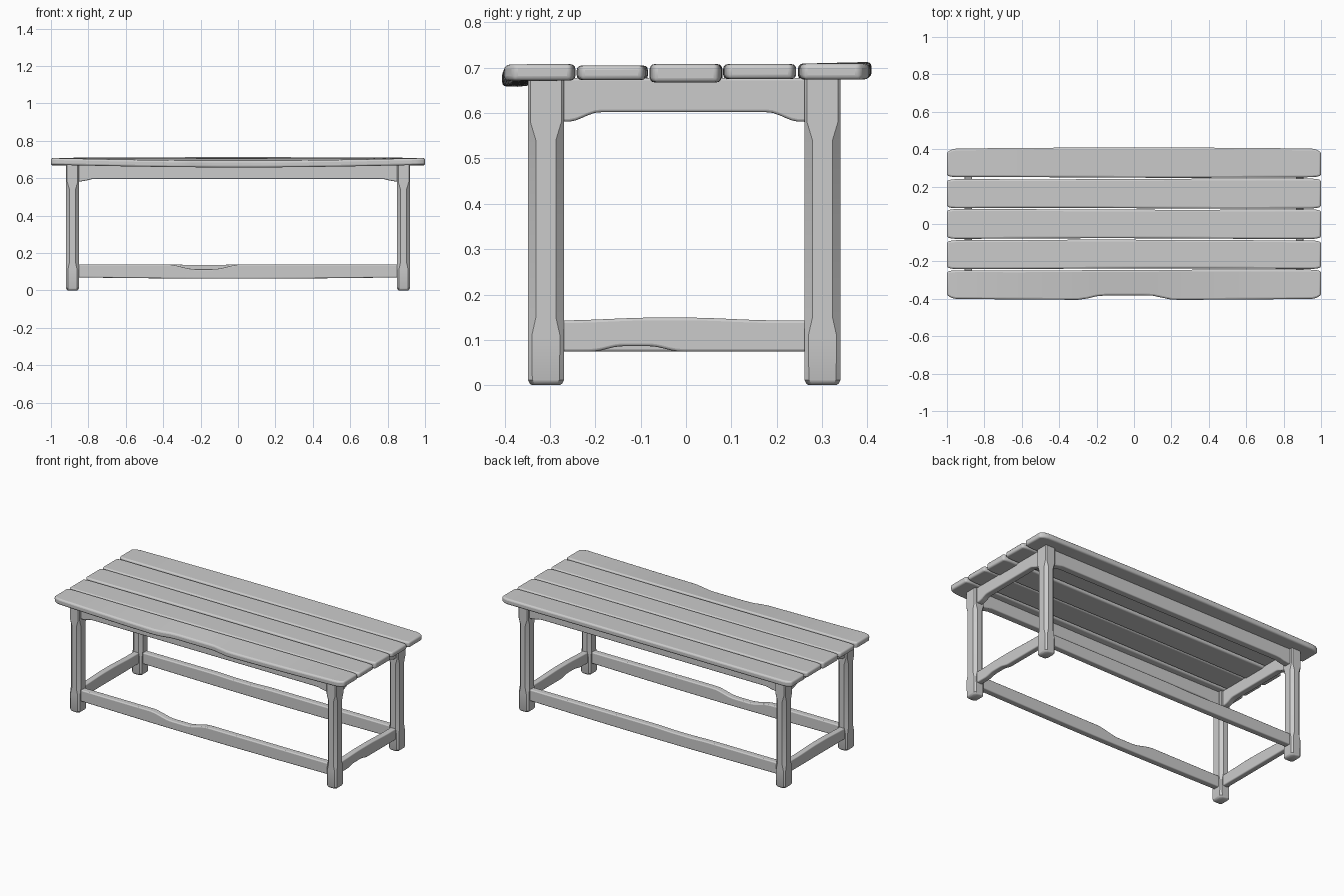
import bpy, bmesh, math

cube = bpy.data.objects.get("Cube")
if cube:
    bpy.data.objects.remove(cube)

# One plain grey for everything
GREY = (0.6, 0.6, 0.6, 1)
mat = bpy.data.materials.new("plain_grey")
mat.use_nodes = True
mat.diffuse_color = GREY
mat.node_tree.nodes["Principled BSDF"].inputs["Base Color"].default_value = GREY


def loft(name, rings, bevel=0.0):
    """Skin matching rings of points, cap the ends and soften the edges."""
    bm = bmesh.new()
    rows = [[bm.verts.new(p) for p in ring] for ring in rings]
    n = len(rows[0])
    for a, b in zip(rows, rows[1:]):
        for i in range(n):
            j = (i + 1) % n
            bm.faces.new((a[i], a[j], b[j], b[i]))
    bm.faces.new(rows[0])
    bm.faces.new(rows[-1])
    bmesh.ops.recalc_face_normals(bm, faces=bm.faces)
    mesh = bpy.data.meshes.new(name)
    bm.to_mesh(mesh)
    bm.free()
    mesh.materials.append(mat)
    obj = bpy.data.objects.new(name, mesh)
    bpy.context.collection.objects.link(obj)
    if bevel:
        mod = obj.modifiers.new("soft_edges", "BEVEL")
        mod.width, mod.segments = bevel, 3
        mod.limit_method, mod.angle_limit = "ANGLE", math.radians(40)
    bpy.ops.object.select_all(action="DESELECT")
    obj.select_set(True)
    bpy.context.view_layer.objects.active = obj
    bpy.ops.object.shade_smooth_by_angle(angle=math.radians(35))
    return obj


def bump(t, a, b, ramp):
    """1 between a and b, easing to 0 over the ramp inside each end."""
    k = max(0.0, min(1.0, (t - a) / ramp, (b - t) / ramp))
    return k * k * (3 - 2 * k)


def spread(lo, hi, n):
    return [lo + (hi - lo) * i / n for i in range(n + 1)]


# Five seat planks, hand-worn and slightly uneven: y range, underside, top
PLANKS = {
    "front_plank": (-0.40, -0.246, 0.672, 0.708),
    "front_middle_plank": (-0.239, -0.086, 0.673, 0.705),
    "centre_plank": (-0.078, 0.078, 0.668, 0.708),
    "back_middle_plank": (0.084, 0.241, 0.675, 0.708),
    "back_plank": (0.249, 0.403, 0.674, 0.709),
}
stations = [-1, -0.975, -0.95] + spread(-0.9, 0.9, 36) + [0.95, 0.975, 1]
for index, (name, (y0, y1, z0, z1)) in enumerate(PLANKS.items()):
    rings = []
    for x in stations:
        end = {1: 0.02, 0.975: 0.005}.get(abs(x), 0)
        small = end * 0.4
        a = y0 + small + 0.002 * math.sin(3 * x + index)
        b = y1 - small + 0.002 * math.sin(2.5 * x + index * 2)
        drop = rise = 0
        bow = max(0, math.cos(x * math.pi / 2))
        if name == "front_plank":
            a = y0 + end - 0.006 * bow + 0.024 * bump(x, -0.3, 0.22, 0.14)
            drop = 0.015 * bow
        elif name == "back_plank":
            b = y1 - end + 0.006 * bow
            rise = 0.004 * bow
        rings.append([(x, a, z0 - drop), (x, b, z0 + rise),
                      (x, b, z1 + rise), (x, a, z1 - drop)])
    loft(name, rings, 0.01)


# Legs: square head and foot, corners shaved off in between
def leg(name, cx, cy):
    hx, hy = 0.034, 0.04
    profile = [(0, 0.009, 0.012), (0.004, 0.004, 0.011), (0.012, 0, 0.01),
               (0.11, 0, 0.009), (0.15, 0, 0.018), (0.54, 0, 0.018),
               (0.58, 0, 0.006), (0.68, 0, 0.006)]
    rings = []
    for z, inset, c in profile:
        w, d = hx - inset, hy - inset
        corners = [(w - c, -d), (w, c - d), (w, d - c), (w - c, d),
                   (c - w, d), (-w, d - c), (-w, c - d), (c - w, -d)]
        rings.append([(cx + x, cy + y, z) for x, y in corners])
    loft(name, rings)


LEG_X, FRONT_Y, BACK_Y = 0.885, -0.309, 0.301
for side, sx in (("left", 1), ("right", -1)):
    leg("front_" + side + "_leg", sx * LEG_X, FRONT_Y)
    leg("back_" + side + "_leg", sx * LEG_X, BACK_Y)


# Rails run along x or y, with rules for underside and top
def rail(name, along_x, offset, lo, hi, steps, half, under, over):
    rings = []
    for t in spread(lo, hi, steps):
        ring = [(-half, under(t)), (half, under(t)), (half, over(t)), (-half, over(t))]
        rings.append([(t, offset + w, z) if along_x else (offset + w, t, z)
                      for w, z in ring])
    loft(name, rings, 0.006)


def apron_under(lo, hi, low, high, ramp):
    return lambda t: low + (high - low) * bump(t, lo, hi, ramp)


def flat(z):
    return lambda t: z


# Long aprons and stretchers, front and back
for name, y in (("front", FRONT_Y), ("back", BACK_Y)):
    rail(name + "_apron", True, y, -0.87, 0.87, 60, 0.022,
         apron_under(-0.84, 0.84, 0.583, 0.596, 0.07), flat(0.678))
    dip = 0.026 if name == "front" else 0.004
    rail(name + "_stretcher", True, y, -0.87, 0.87, 60, 0.02,
         lambda t: 0.07 - 0.007 * math.cos(t * 1.8),
         lambda t, d=dip: 0.14 - d * bump(t, -0.38, 0.02, 0.15))

# Short aprons and stretchers at both ends
for name, x in (("left", LEG_X), ("right", -LEG_X)):
    rail(name + "_apron", False, x, -0.285, 0.275, 40, 0.02,
         apron_under(-0.26, 0.25, 0.581, 0.602, 0.07), flat(0.678))
    notch = 0.012 if name == "left" else 0
    rail(name + "_stretcher", False, x, -0.285, 0.275, 40, 0.018,
         lambda t, n=notch: 0.074 + n * bump(t, -0.21, -0.01, 0.07),
         lambda t: 0.143 + 0.006 * bump(t, -0.27, 0.2, 0.2))
